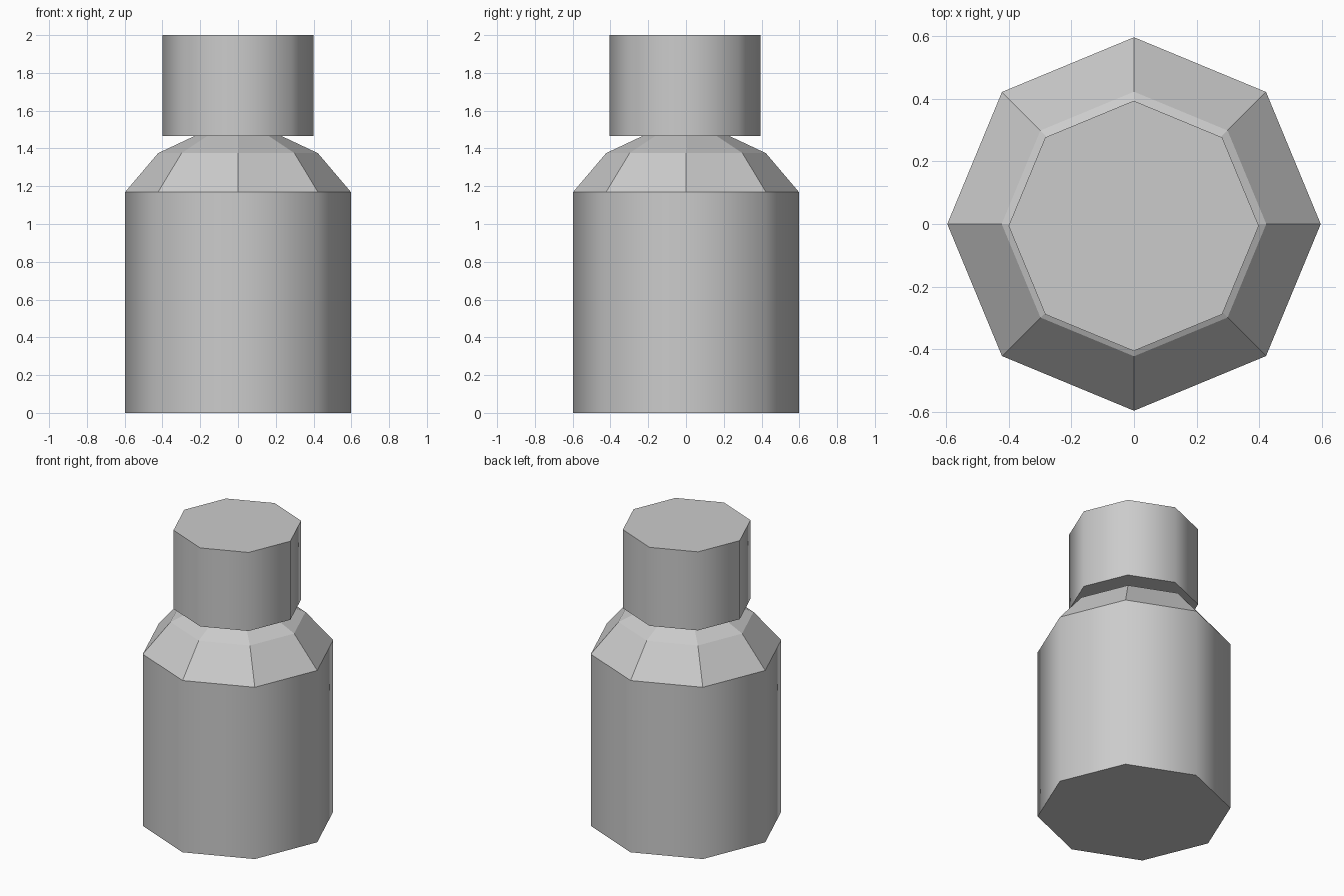
import bpy
import bmesh
from math import cos, sin, pi

cube = bpy.data.objects.get("Cube")
if cube:
    bpy.data.objects.remove(cube, do_unlink=True)

SIDES = 8

grey = bpy.data.materials.new("light_grey")
grey.use_nodes = True
colour = (0.6, 0.6, 0.6, 1)
grey.diffuse_color = colour
grey.node_tree.nodes["Principled BSDF"].inputs["Base Color"].default_value = colour


def turned_part(name, profile, centre=(0, 0), smooth=False):
    """Eight-sided closed solid from (radius, height) rings, corners on the axes."""
    bm = bmesh.new()
    rings = []
    for radius, z in profile:
        angles = [2 * pi * i / SIDES for i in range(SIDES)]
        rings.append([bm.verts.new((radius * cos(a), radius * sin(a), z)) for a in angles])
    for low, high in zip(rings, rings[1:]):
        for i in range(SIDES):
            j = (i + 1) % SIDES
            face = bm.faces.new((low[i], low[j], high[j], high[i]))
            face.smooth = smooth
    ends = [bm.faces.new(rings[0][::-1]), bm.faces.new(rings[-1])]
    for end in ends:
        for edge in end.edges:
            edge.smooth = False  # crisp rims
    mesh = bpy.data.meshes.new(name)
    bm.to_mesh(mesh)
    bm.free()
    mesh.materials.append(grey)
    obj = bpy.data.objects.new(name, mesh)
    obj.location = (*centre, 0)
    bpy.context.collection.objects.link(obj)
    return obj


# Main container, smooth around its sides
turned_part("body", [(0.597, 0), (0.597, 1.17)], smooth=True)

# Faceted shoulder narrowing up into the cap
turned_part("shoulder", [(0.597, 1.17), (0.423, 1.375), (0.2, 1.48)])

# Wide cap, sitting very slightly off centre
turned_part("cap", [(0.4, 1.465), (0.4, 2.0)], centre=(-0.001, -0.006), smooth=True)
